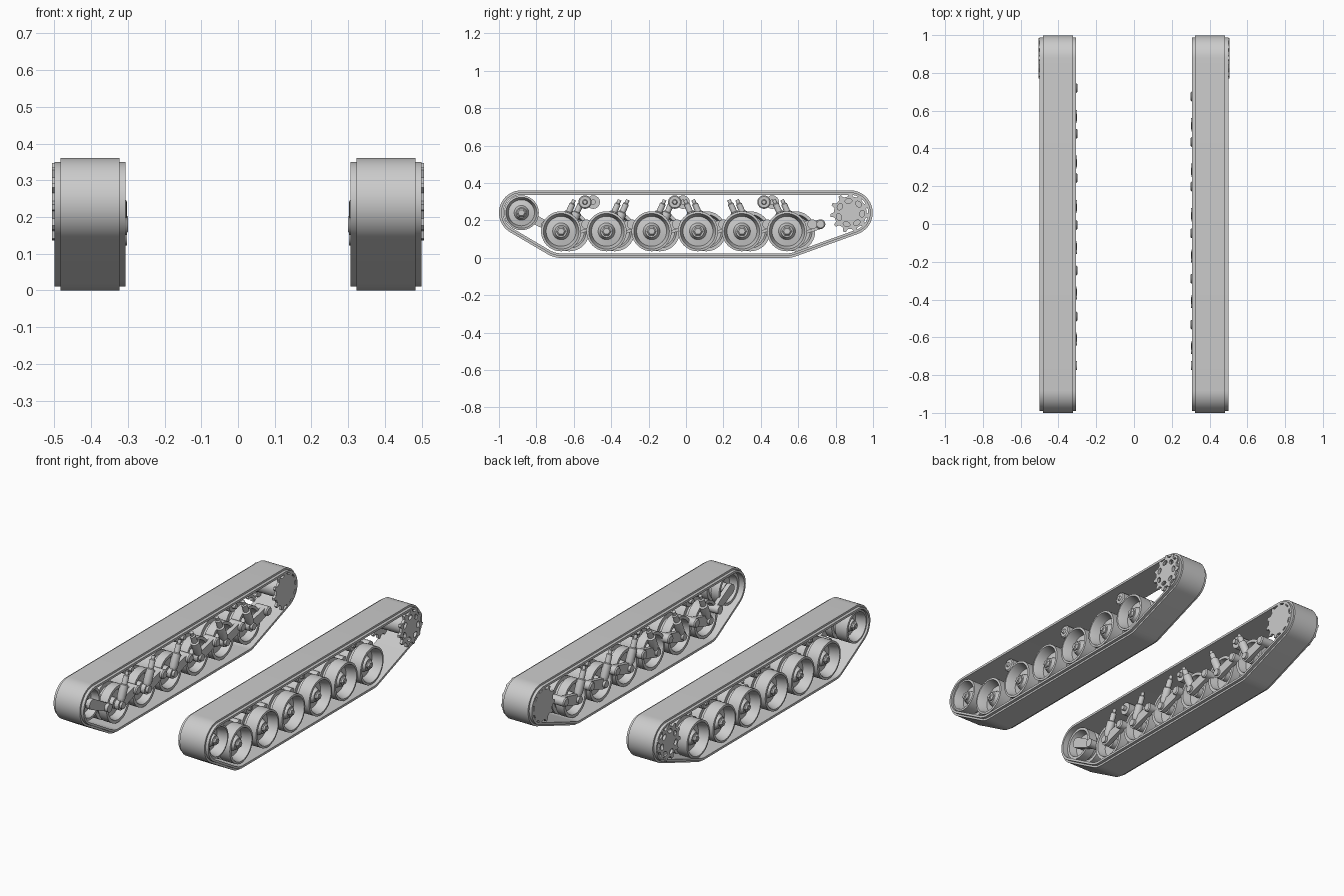
import bpy, bmesh, math
from mathutils import Matrix, Vector

cube = bpy.data.objects.get("Cube")
if cube:
    bpy.data.objects.remove(cube)

grey = bpy.data.materials.new("light_grey_metal")
grey.use_nodes = True
COLOUR = (0.6, 0.6, 0.6, 1)
grey.diffuse_color = COLOUR
grey.node_tree.nodes["Principled BSDF"].inputs["Base Color"].default_value = COLOUR

MID = 0.403                       # centre of each track in x
AXLE = Matrix(((0, 0, 1, 0), (1, 0, 0, 0), (0, 1, 0, 0), (0, 0, 0, 1)))


def emit(name, bm, side, thickness=0):
    """Mirror to the given side and make the object."""
    bmesh.ops.transform(bm, matrix=Matrix.Diagonal((side, 1, 1, 1)), verts=bm.verts)
    bmesh.ops.recalc_face_normals(bm, faces=bm.faces)
    mesh = bpy.data.meshes.new(name)
    bm.to_mesh(mesh)
    bm.free()
    mesh.materials.append(grey)
    ob = bpy.data.objects.new(name, mesh)
    bpy.context.collection.objects.link(ob)
    if thickness:
        mod = ob.modifiers.new("thickness", 'SOLIDIFY')
        mod.thickness, mod.offset = thickness, 0
    else:
        mesh.shade_smooth()
        mesh.set_sharp_from_angle(angle=math.radians(30))
    return ob


def lathe(name, profile, matrix, side, sides=40):
    """Turn (radius, height) pairs round an axis, capped at both ends."""
    bm = bmesh.new()
    turn = [i * math.tau / sides for i in range(sides)]
    rings = [[bm.verts.new(matrix @ Vector((r * math.cos(a), r * math.sin(a), h)))
              for a in turn] for r, h in profile]
    for a, b in zip(rings, rings[1:]):
        for i in range(sides):
            j = (i + 1) % sides
            bm.faces.new((a[i], a[j], b[j], b[i]))
    bm.faces.new(rings[0])
    bm.faces.new(rings[-1])
    return emit(name, bm, side)


def axle_at(y, z):
    return Matrix.Translation((MID, y, z)) @ AXLE


def wrap(circles, steps=20):
    """Belt path round circles (y, z, r): list of (centre, normal, radius)."""
    n, normals = len(circles), []
    for i in range(n):
        (y1, z1, r1), (y2, z2, r2) = circles[i], circles[(i + 1) % n]
        length = math.hypot(y2 - y1, z2 - z1)
        normals.append(math.atan2(z2 - z1, y2 - y1) - math.acos((r1 - r2) / length))
    path = []
    for i, (y, z, r) in enumerate(circles):
        start = normals[i - 1]
        sweep = (normals[i] - start) % math.tau
        for k in range(steps + 1):
            a = start + sweep * k / steps
            path.append((Vector((y, z)), Vector((math.cos(a), math.sin(a))), r))
    return path


def plate(name, loops, x, thickness, side):
    """Flat plate facing sideways; loops after the first are holes."""
    bm = bmesh.new()
    for loop in loops:
        vs = [bm.verts.new((x, y, z)) for y, z in loop]
        for a, b in zip(vs, vs[1:] + vs[:1]):
            bm.edges.new((a, b))
    bmesh.ops.triangle_fill(bm, edges=bm.edges[:], use_beauty=True, normal=(1, 0, 0))
    return emit(name, bm, side, thickness)


def arm(name, a, b, ra, rb, x, thickness, side):
    outline = [c + n * r for c, n, r in wrap([(*a, ra), (*b, rb)], 10)]
    return plate(name, [outline], x, thickness, side)


def polar(y, z, r, a):
    return y + r * math.cos(a), z + r * math.sin(a)


WHEELS = (-0.668, -0.425, -0.184, 0.064, 0.299, 0.54)
ROLLERS = (-0.54, -0.06, 0.417)
WHEEL_Z, END_Z = 0.142, 0.241
IDLER_Y, SPROCKET_Y = -0.88, 0.878

# Dished double wheel: inner face, tyre groove, outer face
WHEEL = [(.03, -.05), (.03, -.02), (.08, -.02), (.09, -.065), (.107, -.065),
         (.107, -.012), (.085, -.012), (.085, .012), (.107, .012), (.107, .086),
         (.095, .088), (.09, .075), (.08, .03), (.045, .036), (.032, .065)]
ROLLER = [(.014, -.07), (.014, -.05), (.036, -.05), (.036, .045), (.03, .05),
          (.014, .05), (.01, .06)]
SHOCK = [(.012, 0), (.018, .01), (.024, .03), (.024, .1), (.016, .105),
         (.016, .15), (.01, .155), (.01, .175)]
# Stepped belt section: (depth, sideways)
HALF = [(0, .08), (.011, .08), (.011, .097), (.024, .097)]
SECTION = HALF + [(d, -x) for d, x in reversed(HALF)]


def wheel(name, y, z, scale, side):
    lathe(name, [(r * scale, h) for r, h in WHEEL], axle_at(y, z), side)
    lathe(name + "_hex_cap", [(.026, .06), (.026, .072), (.018, .08)],
          axle_at(y, z), side, 6)
    lathe(name + "_cap_bolt", [(.01, .078), (.01, .084)], axle_at(y, z), side, 12)


def belt(side):
    path = wrap([(WHEELS[0], WHEEL_Z, .142), (WHEELS[-1], WHEEL_Z, .142),
                 (SPROCKET_Y, END_Z, .12), (IDLER_Y, END_Z, .12)])
    bm = bmesh.new()
    rings = []
    for c, n, r in path:
        pts = [(MID + x, *(c + n * (r - d))) for d, x in SECTION]
        rings.append([bm.verts.new(p) for p in pts])
    for a, b in zip(rings, rings[1:] + rings[:1]):
        for i in range(len(SECTION)):
            j = (i + 1) % len(SECTION)
            bm.faces.new((a[i], a[j], b[j], b[i]))
    emit("track_belt", bm, side)


def sprocket(side):
    y, z, teeth, holes = SPROCKET_Y, END_Z, 11, 7
    rim = []
    for t in range(teeth):
        for part, r in ((0, .088), (.45, .088), (.62, .107), (.85, .107)):
            rim.append(polar(y, z, r, (t + part) * math.tau / teeth))
    cuts = []
    for h in range(holes):
        a = math.radians(98) + h * math.tau / holes
        cuts.append([polar(y, z, .064 + .013 * math.sin(b), a + .29 * math.cos(b))
                     for b in (k * math.tau / 14 for k in range(14))])
    plate("sprocket_outer_plate", [rim] + cuts, .498, .016, side)
    plate("sprocket_inner_plate", [rim], .313, .014, side)
    lathe("sprocket_drum", [(.05, -.088), (.05, .09)], axle_at(y, z), side)


for side in (1, -1):
    shift = 0 if side > 0 else 0.044      # the two sides are staggered
    belt(side)
    sprocket(side)

    # Idler with its crank
    wheel("idler_wheel", IDLER_Y, END_Z, 0.87, side)
    arm("idler_crank", (IDLER_Y, END_Z), (-0.75, .175), .03, .022, .335, .025, side)
    lathe("idler_crank_pivot", [(.024, -.1), (.024, .0)], axle_at(-0.75, .175), side, 20)

    # Road wheels, swing arms and shock absorbers
    for i, base in enumerate(WHEELS):
        y = base + shift
        wheel("road_wheel", y, WHEEL_Z, 1, side)
        pivot = (y + .135, .18)
        arm("swing_arm", (y, WHEEL_Z), pivot, .03, .025, .33, .026, side)
        lathe("swing_arm_pivot", [(.02, -.104), (.026, -.098), (.026, -.02)],
              axle_at(*pivot), side, 20)
        lathe("wheel_axle", [(.02, -.1), (.02, -.04)], axle_at(y, WHEEL_Z), side, 20)
        lean = 1 if i < 3 else -1
        foot = Vector((.327, y, .15))
        top = Vector((.327, y + lean * .07, .31))
        turn = (top - foot).to_track_quat('Z', 'Y').to_matrix().to_4x4()
        lathe("shock_absorber", SHOCK, Matrix.Translation(foot) @ turn, side, 20)

    # Return rollers under the top run
    for y in ROLLERS:
        lathe("return_roller", ROLLER, axle_at(y + shift, .298), side, 24)
